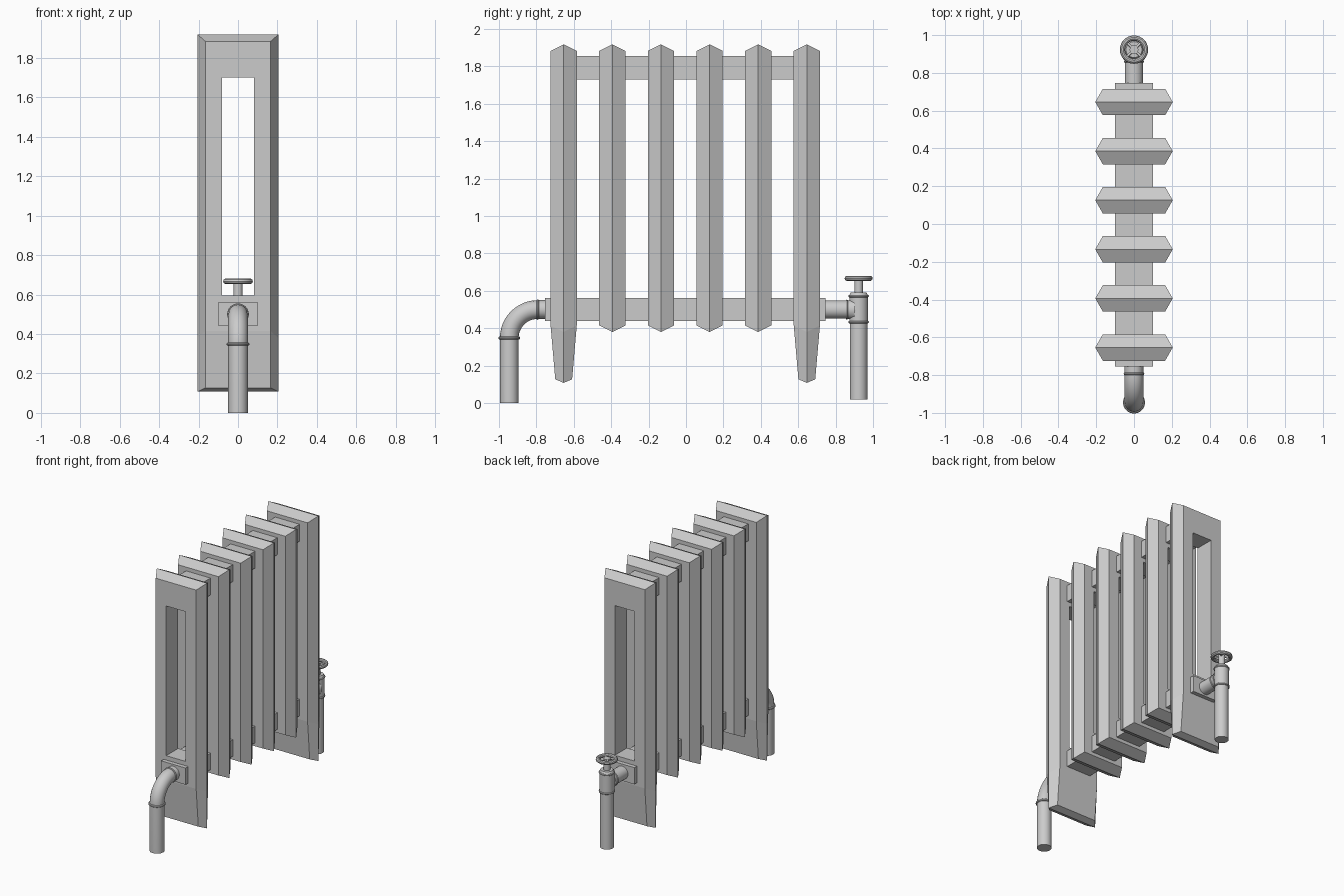
import bpy, bmesh
from math import sin, cos, pi, radians
from mathutils import Vector

if "Cube" in bpy.data.objects:
    bpy.data.objects.remove(bpy.data.objects["Cube"])


def mesh_object(name, bm):
    bmesh.ops.recalc_face_normals(bm, faces=bm.faces)
    me = bpy.data.meshes.new(name)
    bm.to_mesh(me)
    bm.free()
    ob = bpy.data.objects.new(name, me)
    bpy.context.collection.objects.link(ob)
    return ob


def smooth(ob, name):
    ob.name = name
    bpy.ops.object.select_all(action='DESELECT')
    ob.select_set(True)
    bpy.context.view_layer.objects.active = ob
    bpy.ops.object.shade_smooth_by_angle(angle=radians(35))
    return ob


# Hollow ridged radiator column, optionally with a tapered foot
def column(name, yc, foot):
    bm = bmesh.new()
    # half depth, face z, ridge z from top to bottom
    rows = [(0.07, 1.883, 1.918), (0.07, 0.415, 0.38)]
    if foot:
        rows.append((0.045, 0.127, 0.108))
    ridge = [[bm.verts.new((s * 0.205, yc, zr)) for s in (-1, 1)] for _, _, zr in rows]
    windows = []
    for side in (-1, 1):
        face = [[bm.verts.new((s * 0.165, yc + side * d, z)) for s in (-1, 1)]
                for d, z, _ in rows]
        win = [bm.verts.new((x, yc + side * 0.07, z))
               for x, z in ((-0.08, 1.7), (0.08, 1.7), (0.08, 0.595), (-0.08, 0.595))]
        windows.append(win)
        frame = [face[0][0], face[0][1], face[1][1], face[1][0]]
        for i in range(4):
            j = (i + 1) % 4
            bm.faces.new((frame[i], frame[j], win[j], win[i]))
        if foot:
            bm.faces.new((face[1][0], face[1][1], face[2][1], face[2][0]))
        for i in range(len(rows) - 1):
            for s in (0, 1):
                bm.faces.new((face[i][s], face[i + 1][s], ridge[i + 1][s], ridge[i][s]))
        for i in (0, -1):
            bm.faces.new((face[i][0], face[i][1], ridge[i][1], ridge[i][0]))
    for i in range(4):
        j = (i + 1) % 4
        bm.faces.new((windows[0][i], windows[0][j], windows[1][j], windows[1][i]))
    mesh_object(name, bm)


def box(name, lo, hi):
    bm = bmesh.new()
    bmesh.ops.create_cube(bm, size=1)
    lo, hi = Vector(lo), Vector(hi)
    for v in bm.verts:
        v.co = Vector(a * b for a, b in zip(v.co, hi - lo)) + (lo + hi) / 2
    return mesh_object(name, bm)


# Capped round rod from a to b, optionally tapering
def rod(name, a, b, r, r2=None):
    a, b = Vector(a), Vector(b)
    bpy.ops.mesh.primitive_cone_add(
        vertices=32, radius1=r, radius2=r if r2 is None else r2, depth=(b - a).length,
        location=(a + b) / 2, rotation=(b - a).to_track_quat('Z', 'Y').to_euler())
    return smooth(bpy.context.object, name)


def ring(name, loc, major, minor, along_y=False):
    bpy.ops.mesh.primitive_torus_add(
        location=loc, rotation=(pi / 2 if along_y else 0, 0, 0), major_radius=major,
        minor_radius=minor, major_segments=32, minor_segments=10)
    return smooth(bpy.context.object, name)


# Six columns, the outer two with feet
OFF = -0.004
for i in range(6):
    column(f"column_{i + 1}", OFF + (i - 2.5) * 0.26, i in (0, 5))

# Connecting bars
box("upper_bar", (-0.1, -0.62, 1.73), (0.1, 0.61, 1.855))
box("lower_bar", (-0.1, -0.754, 0.44), (0.1, 0.746, 0.563))

# Outlet pipe with elbow
PY, PZ, BEND = -0.945, 0.5, 0.152
cy, cz = PY + BEND, PZ - BEND
path = [(0, -0.74, PZ)]
path += [(0, cy - BEND * sin(t), cz + BEND * cos(t))
         for t in (i * pi / 24 for i in range(13))]
path += [(0, PY, 0)]
cu = bpy.data.curves.new("outlet_pipe", 'CURVE')
cu.dimensions = '3D'
cu.bevel_depth = 0.05
cu.bevel_resolution = 6
cu.use_fill_caps = True
sp = cu.splines.new('POLY')
sp.points.add(len(path) - 1)
for p, co in zip(sp.points, path):
    p.co = (*co, 1)
ob = bpy.data.objects.new("outlet_pipe", cu)
bpy.context.collection.objects.link(ob)
bpy.ops.object.select_all(action='DESELECT')
ob.select_set(True)
bpy.context.view_layer.objects.active = ob
bpy.ops.object.convert(target='MESH')
smooth(bpy.context.object, "outlet_pipe")
ring("elbow_lower_collar", (0, PY, cz), 0.05, 0.008)
ring("elbow_upper_collar", (0, cy, PZ), 0.048, 0.007, True)

# Inlet pipe and valve body
VY = 0.923
rod("inlet_pipe", (0, VY, 0.02), (0, VY, 0.44), 0.047)
rod("valve_body", (0, VY, 0.43), (0, VY, 0.575), 0.05)
rod("valve_cap", (0, VY, 0.575), (0, VY, 0.592), 0.05, 0.042)
rod("valve_branch", (0, 0.74, PZ), (0, VY, PZ), 0.048)
rod("branch_flare", (0, 0.86, PZ), (0, 0.9, PZ), 0.048, 0.057)
ring("valve_lower_collar", (0, VY, 0.433), 0.048, 0.007)
ring("valve_upper_collar", (0, VY, 0.572), 0.048, 0.007)
ring("branch_collar", (0, 0.86, PZ), 0.047, 0.006, True)

# Handwheel
rod("valve_stem", (0, VY, 0.585), (0, VY, 0.675), 0.023)
ring("handwheel_rim", (0, VY, 0.667), 0.061, 0.014)
for i in range(2):
    a = i * pi / 2 + pi / 4
    dx, dy = 0.06 * cos(a), 0.06 * sin(a)
    rod(f"handwheel_spoke_{i + 1}", (-dx, VY - dy, 0.667), (dx, VY + dy, 0.667), 0.007)
